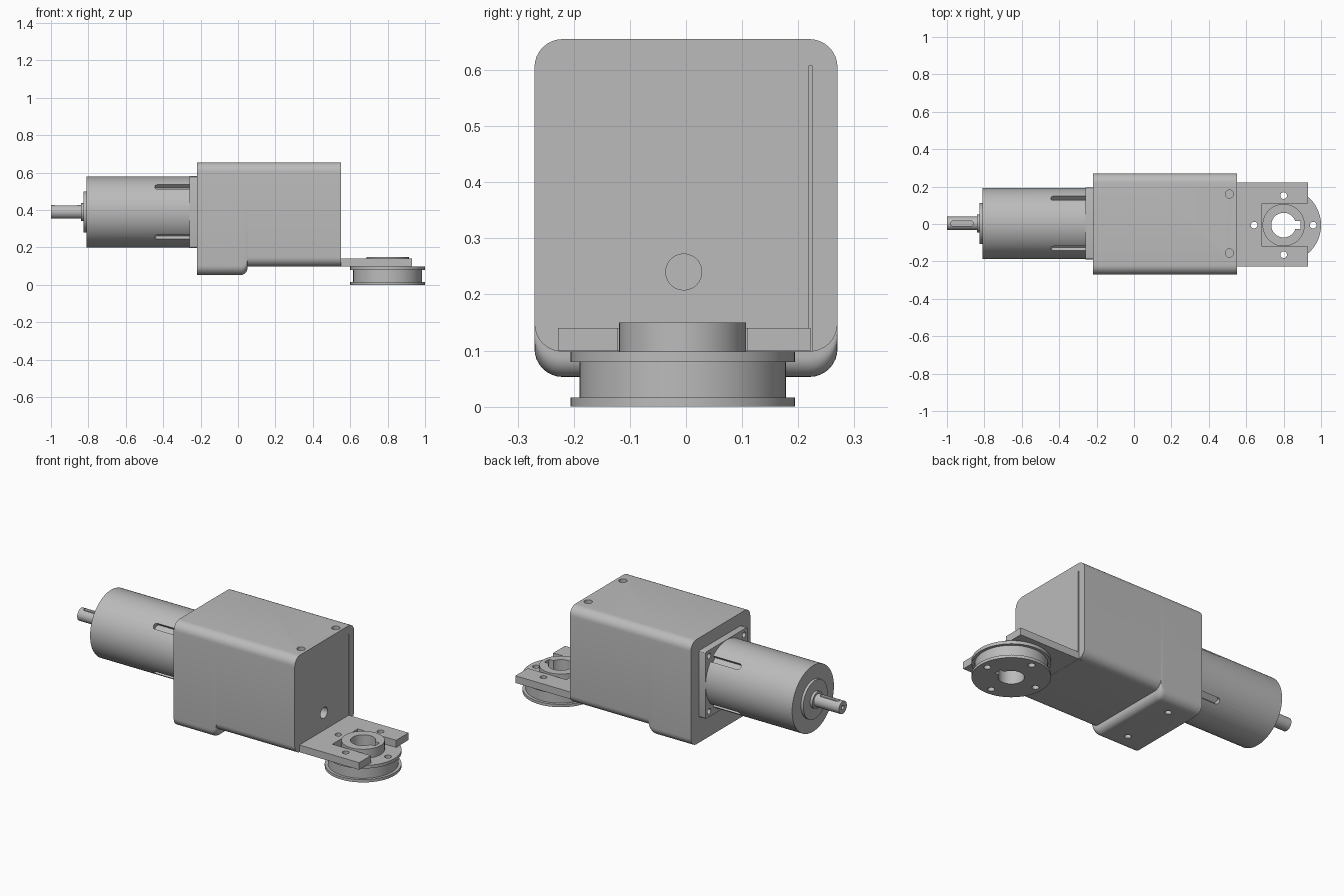
import bpy, bmesh, math
from mathutils import Matrix, Vector

if "Cube" in bpy.data.objects:
    bpy.data.objects.remove(bpy.data.objects["Cube"])

grey = bpy.data.materials.new("plain grey")
grey.use_nodes = True
tone = (0.5, 0.5, 0.5, 1)
grey.diffuse_color = tone
grey.node_tree.nodes["Principled BSDF"].inputs["Base Color"].default_value = tone


# ---- outlines ----
def circle(r, u=0, v=0, n=64):
    return [(u + r * math.cos(math.tau * i / n), v + r * math.sin(math.tau * i / n))
            for i in range(n)]


def rect(u0, u1, v0, v1):
    return [(u0, v0), (u1, v0), (u1, v1), (u0, v1)]


def rounded(u0, u1, v0, v1, r, n=8):
    corners = [(u1 - r, v1 - r), (u0 + r, v1 - r), (u0 + r, v0 + r), (u1 - r, v0 + r)]
    pts = []
    for k, (u, v) in enumerate(corners):
        for i in range(n + 1):
            a = math.pi / 2 * (k + i / n)
            pts.append((u + r * math.cos(a), v + r * math.sin(a)))
    return pts


# ---- solids ----
def loft(name, axis, sections, matrix=Matrix()):
    """Skin a list of (position, outline) sections along x or z."""
    bm = bmesh.new()
    rings = []
    for p, outline in sections:
        rings.append([bm.verts.new((p, u, v) if axis == "x" else (u, v, p))
                      for u, v in outline])
    for a, b in zip(rings, rings[1:]):
        for i in range(len(a)):
            j = (i + 1) % len(a)
            bm.faces.new((a[i], a[j], b[j], b[i]))
    bm.faces.new(rings[0])
    bm.faces.new(rings[-1])
    bm.transform(matrix)
    bmesh.ops.recalc_face_normals(bm, faces=bm.faces)
    mesh = bpy.data.meshes.new(name)
    bm.to_mesh(mesh)
    bm.free()
    mesh.materials.append(grey)
    obj = bpy.data.objects.new(name, mesh)
    bpy.context.collection.objects.link(obj)
    return obj


def bar(axis, outline, p0, p1, matrix=Matrix()):
    return loft("cutter", axis, [(p0, outline), (p1, outline)], matrix)


def activate(obj):
    bpy.ops.object.select_all(action="DESELECT")
    obj.select_set(True)
    bpy.context.view_layer.objects.active = obj


def finish(obj, cutters=()):
    activate(obj)
    for c in cutters:
        c.hide_render = True
        mod = obj.modifiers.new("cut", "BOOLEAN")
        mod.operation = "DIFFERENCE"
        mod.solver = "EXACT"
        mod.object = c
        bpy.ops.object.modifier_apply(modifier=mod.name)
        bpy.data.objects.remove(c)
    activate(obj)
    bpy.ops.object.shade_smooth_by_angle(angle=math.radians(30))


# ---- housing with a deeper foot at the motor end ----
def housing_section(x, bottom):
    return x, rounded(-0.27, 0.27, bottom, 0.655, 0.05)


foot_r = 0.035
stations = [housing_section(-0.22, 0.053)]
for i in range(9):
    a = math.pi / 2 * i / 8
    stations.append(housing_section(0.05 - foot_r + foot_r * math.sin(a),
                                    0.053 + foot_r * (1 - math.cos(a))))
stations += [housing_section(0.05, 0.098), housing_section(0.55, 0.098)]
housing = loft("housing", "x", stations)
cuts = [bar("x", circle(0.032, -0.004, 0.24), 0.49, 0.6),
        bar("x", rect(0.219, 0.225, 0.08, 0.608), 0.53, 0.6)]
for y in (-0.155, 0.16):
    cuts.append(bar("z", circle(0.022, 0.51, y, 32), 0.61, 0.7))
    cuts.append(bar("z", circle(0.017, -0.09, y, 32), 0.0, 0.1))
finish(housing, cuts)

# ---- motor: one turned body with stepped nose and shaft ----
centre = Matrix.Translation((0, 0.003, 0.39))
profile = [(-1.0, 0.036), (-0.84, 0.036), (-0.84, 0.048), (-0.825, 0.048),
           (-0.825, 0.11), (-0.81, 0.11), (-0.81, 0.19), (-0.26, 0.19)]
motor = loft("motor", "x", [(x, circle(r)) for x, r in profile], centre)
corner_turns = [Matrix.Rotation(math.radians(45 + 90 * k), 4, "X") for k in range(4)]
cuts = [bar("z", rounded(-0.445, -0.2, -0.017, 0.017, 0.0165), 0.165, 0.25, centre @ t)
        for t in corner_turns]
cuts.append(bar("z", rounded(-0.98, -0.86, -0.014, 0.014, 0.0135), 0.02, 0.06, centre))
cuts.append(bar("x", circle(0.012, n=24), -1.05, -0.96, centre))
finish(motor, cuts)

# ---- square flange between motor and housing ----
flange = loft("motor_flange", "x",
              [(x, rounded(-0.192, 0.192, -0.192, 0.192, 0.01, 3)) for x in (-0.26, -0.22)],
              centre)
cuts = []
for t in corner_turns:
    hole = t @ Vector((0, 0, 0.225))
    cuts.append(bar("x", circle(0.016, hole.y, hole.z, 24), -0.3, -0.235, centre))
finish(flange, cuts)

# ---- pulley with raised hub ----
hub = Matrix.Translation((0.8, -0.006, 0))


def bolt_holes():
    return [bar("z", circle(0.018, 0.158 * u, 0.158 * v, 24), -0.1, 0.3, hub)
            for u, v in ((1, 0), (0, 1), (-1, 0), (0, -1))]


profile = [(0, 0.2), (0.016, 0.2), (0.016, 0.184), (0.08, 0.184),
           (0.08, 0.2), (0.098, 0.2), (0.098, 0.113), (0.15, 0.113)]
pulley = loft("pulley", "z", [(z, circle(r)) for z, r in profile], hub)
finish(pulley, bolt_holes() + [bar("z", circle(0.066), -0.1, 0.3, hub),
                               bar("z", rect(0, 0.09, -0.021, 0.021), -0.1, 0.3, hub)])

# ---- forked mounting plate ----
plate = loft("fork_plate", "z", [(z, rect(0.55, 0.93, -0.228, 0.222)) for z in (0.099, 0.14)])
finish(plate, bolt_holes() + [bar("z", rect(-0.115, 0.2, -0.115, 0.115), 0, 0.3, hub)])
